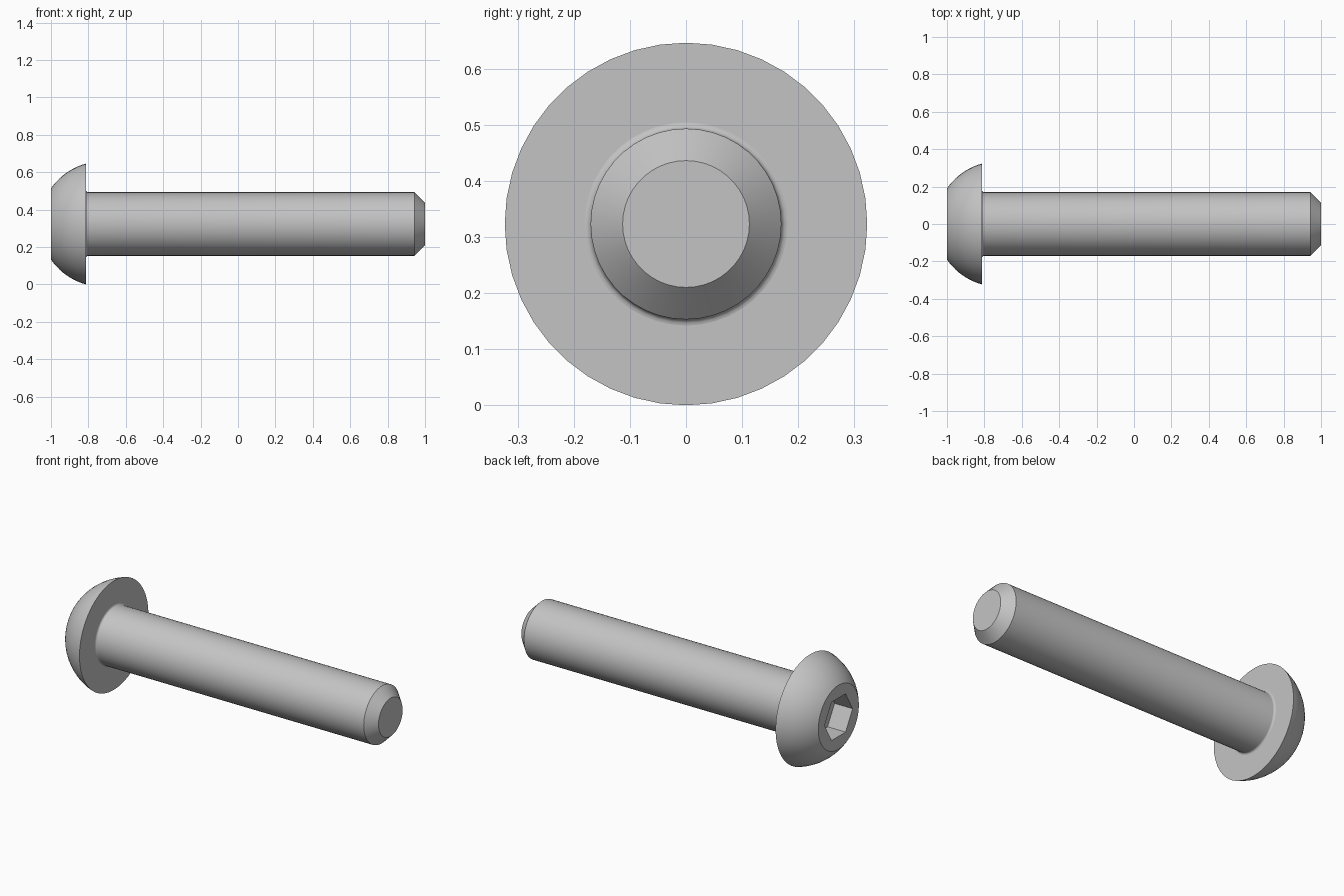
import bpy, bmesh, math
from mathutils import Matrix, Vector

cube = bpy.data.objects.get("Cube")
if cube:
    bpy.data.objects.remove(cube, do_unlink=True)

SEG = 44
HEAD_R, TOP_R, SHANK_R, TIP_R = 0.323, 0.19, 0.17, 0.113
SEAT_X, CHAMFER_X = -0.813, 0.943
FILLET = 0.011
SOCKET_R, SOCKET_DEPTH = 0.131, 0.118

steel = bpy.data.materials.new("light_grey_steel")
steel.use_nodes = True
steel.diffuse_color = (0.55, 0.55, 0.55, 1)
steel.node_tree.nodes["Principled BSDF"].inputs["Base Color"].default_value = (0.55, 0.55, 0.55, 1)


def ring(bm, x, radius, sides):
    """Closed loop of vertices around the x axis, starting on the y axis."""
    angles = [math.tau * i / sides for i in range(sides)]
    return [bm.verts.new((x, radius * math.cos(a), radius * math.sin(a))) for a in angles]


def skin(bm, loops):
    """Quads between successive loops."""
    for a, b in zip(loops, loops[1:]):
        n = len(a)
        for i in range(n):
            j = (i + 1) % n
            bm.faces.new((a[i], a[j], b[j], b[i]))


def revolve(bm, profile, sides=SEG):
    loops = [ring(bm, x, r, sides) for x, r in profile]
    skin(bm, loops)
    return loops


def loop_edges(bm, loop):
    return [bm.edges.get((v, loop[(i + 1) % len(loop)])) for i, v in enumerate(loop)]


def finish(bm, name):
    mesh = bpy.data.meshes.new(name)
    bm.to_mesh(mesh)
    bm.free()
    mesh.transform(Matrix.Translation((0, 0, HEAD_R)))
    mesh.materials.append(steel)
    obj = bpy.data.objects.new(name, mesh)
    bpy.context.collection.objects.link(obj)
    bpy.ops.object.select_all(action="DESELECT")
    obj.select_set(True)
    bpy.context.view_layer.objects.active = obj
    bpy.ops.object.shade_smooth_by_angle(angle=math.radians(30))
    for p in mesh.polygons:          # keep end faces perfectly flat
        if abs(p.normal.x) > 0.999:
            p.use_smooth = False
    return obj


# Button head: spherical dome, underside ring and hexagonal socket
bm = bmesh.new()
centre_x = ((SEAT_X ** 2 + HEAD_R ** 2) - (1 + TOP_R ** 2)) / (2 * (SEAT_X + 1))
sphere_r = math.hypot(SEAT_X - centre_x, HEAD_R)
start = math.atan2(TOP_R, -1 - centre_x)
end = math.atan2(HEAD_R, SEAT_X - centre_x)
steps = 10
dome = []
for i in range(steps + 1):
    a = start + (end - start) * i / steps
    dome.append((centre_x + sphere_r * math.cos(a), sphere_r * math.sin(a)))
outer = revolve(bm, dome + [(SEAT_X, SHANK_R + FILLET)])
socket = revolve(bm, [(-1, SOCKET_R), (-1 + SOCKET_DEPTH, SOCKET_R)], 6)
bm.faces.new(socket[-1])
rim = loop_edges(bm, outer[0]) + loop_edges(bm, socket[0])
bmesh.ops.triangle_fill(bm, edges=rim, use_beauty=True, normal=Vector((-1, 0, 0)))
bmesh.ops.recalc_face_normals(bm, faces=bm.faces)
# Orient outward, judged by the underside ring that faces +x
under = max(bm.faces, key=lambda f: f.calc_center_median().x)
if under.normal.x < 0:
    bmesh.ops.reverse_faces(bm, faces=bm.faces)
finish(bm, "button_head")

# Shank: small fillet under the head, plain cylinder and chamfered tip
bm = bmesh.new()
profile = []
for i in range(5):
    a = math.pi / 2 * i / 4
    profile.append((SEAT_X + FILLET * (1 - math.cos(a)),
                    SHANK_R + FILLET * (1 - math.sin(a))))
loops = revolve(bm, profile + [(CHAMFER_X, SHANK_R), (1, TIP_R)])
tip = bm.faces.new(loops[-1])
bmesh.ops.recalc_face_normals(bm, faces=bm.faces)
if tip.normal.x < 0:
    bmesh.ops.reverse_faces(bm, faces=bm.faces)
finish(bm, "shank")
